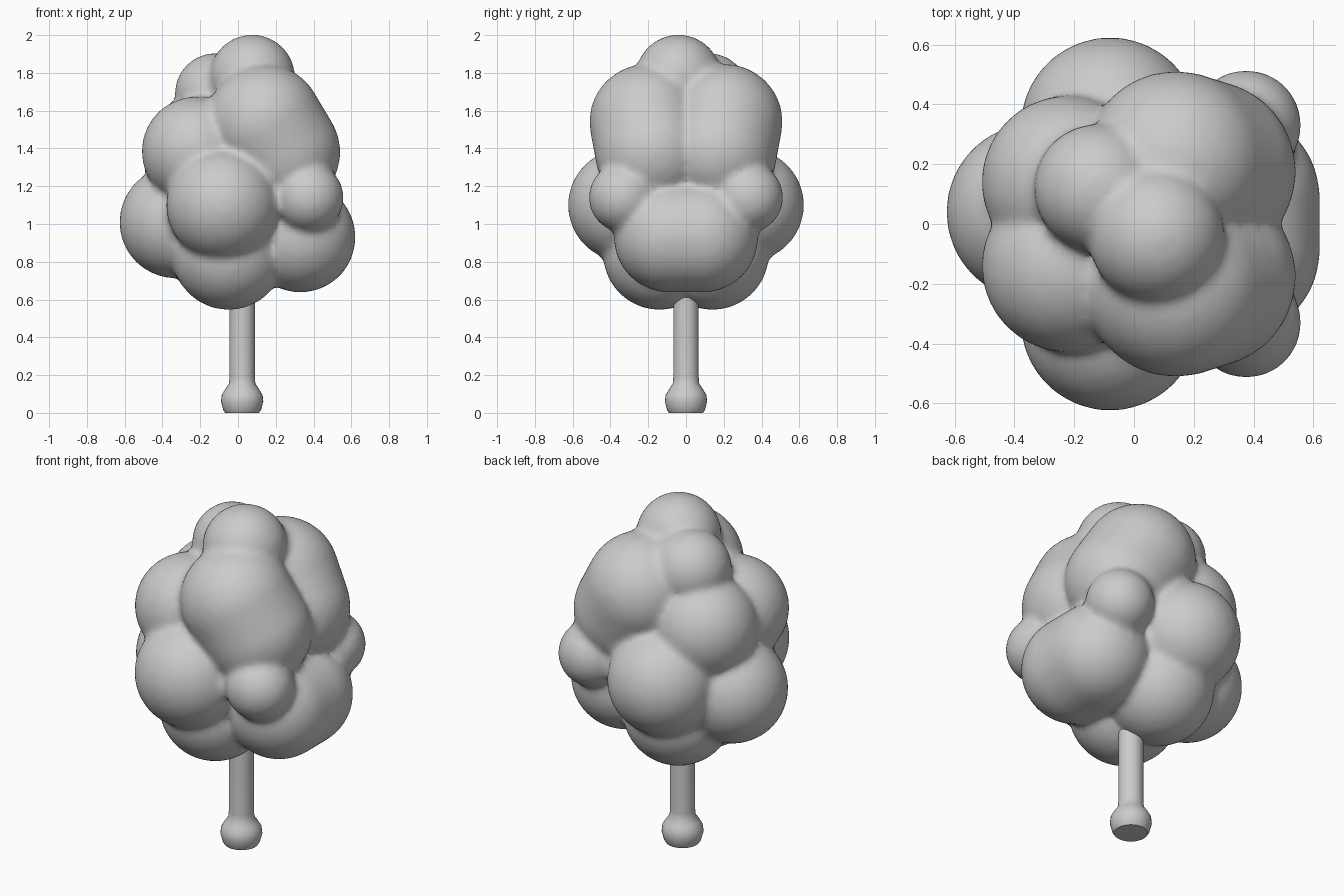
import bpy
import bmesh
from mathutils import Vector, Matrix

cube = bpy.data.objects.get("Cube")
if cube:
    bpy.data.objects.remove(cube, do_unlink=True)

# Single grey material
GREY = (0.6, 0.6, 0.6, 1)
clay = bpy.data.materials.new("clay_grey")
clay.use_nodes = True
clay.diffuse_color = GREY
clay.node_tree.nodes["Principled BSDF"].inputs["Base Color"].default_value = GREY


def make_object(name, bm):
    mesh = bpy.data.meshes.new(name)
    bm.to_mesh(mesh)
    bm.free()
    mesh.materials.append(clay)
    mesh.shade_smooth()
    obj = bpy.data.objects.new(name, mesh)
    bpy.context.collection.objects.link(obj)
    return obj


def lobe(bm, start, end, radius):
    """Round lobe, stretched from start to end when they differ."""
    start, end = Vector(start), Vector(end)
    steps = int((end - start).length / 0.03) + 1
    for i in range(steps):
        centre = start.lerp(end, i / max(steps - 1, 1))
        bmesh.ops.create_icosphere(bm, subdivisions=4, radius=radius,
                                   matrix=Matrix.Translation(centre))


crown = bmesh.new()

# Paired lobes on the front and back of the crown
for side in (-1, 1):
    lobe(crown, (-0.08, side * 0.325, 1.10), (-0.08, side * 0.325, 1.10), 0.3)
    lobe(crown, (0.375, side * 0.33, 1.14), (0.375, side * 0.33, 1.14), 0.185)
    lobe(crown, (-0.05, side * 0.14, 0.845), (-0.05, side * 0.14, 0.845), 0.3)
    lobe(crown, (-0.22, side * 0.14, 1.385), (-0.22, side * 0.14, 1.385), 0.29)
    lobe(crown, (0.14, side * 0.205, 1.54), (0.235, side * 0.175, 1.38), 0.307)

# Lobes on the centre line: left, right, and the two at the top
lobe(crown, (-0.33, 0.04, 1.01), (-0.33, 0.04, 1.01), 0.298)
lobe(crown, (0.33, -0.09, 0.93), (0.33, 0.09, 0.93), 0.292)
lobe(crown, (0.075, -0.04, 1.775), (0.075, -0.04, 1.775), 0.228)
lobe(crown, (-0.12, 0.12, 1.69), (-0.12, 0.12, 1.69), 0.215)

# Fuse the lobes into one skin and soften the creases
foliage = make_object("foliage", crown)
fuse = foliage.modifiers.new("fuse", 'REMESH')
fuse.mode = 'VOXEL'
fuse.voxel_size = 0.02
fuse.use_smooth_shade = True
soften = foliage.modifiers.new("soften", 'SMOOTH')
soften.factor = 0.5
soften.iterations = 8

# Trunk with a rounded foot, turned from a profile
PROFILE = [(0, 0), (0.09, 0), (0.1, 0.015), (0.112, 0.06), (0.108, 0.095),
           (0.09, 0.125), (0.07, 0.155), (0.067, 0.19), (0.067, 0.75), (0, 0.75)]
turned = bmesh.new()
verts = [turned.verts.new((r, 0, z)) for r, z in PROFILE]
edges = [turned.edges.new(pair) for pair in zip(verts, verts[1:])]
bmesh.ops.spin(turned, geom=verts + edges, cent=(0, 0, 0), axis=(0, 0, 1),
               angle=6.283185, steps=32)
bmesh.ops.remove_doubles(turned, verts=turned.verts, dist=0.0005)
bmesh.ops.recalc_face_normals(turned, faces=turned.faces)
trunk = make_object("trunk", turned)
trunk.location = (0.022, 0, 0)

bpy.context.view_layer.objects.active = trunk
trunk.select_set(True)
bpy.ops.object.shade_smooth_by_angle(angle=0.7)
